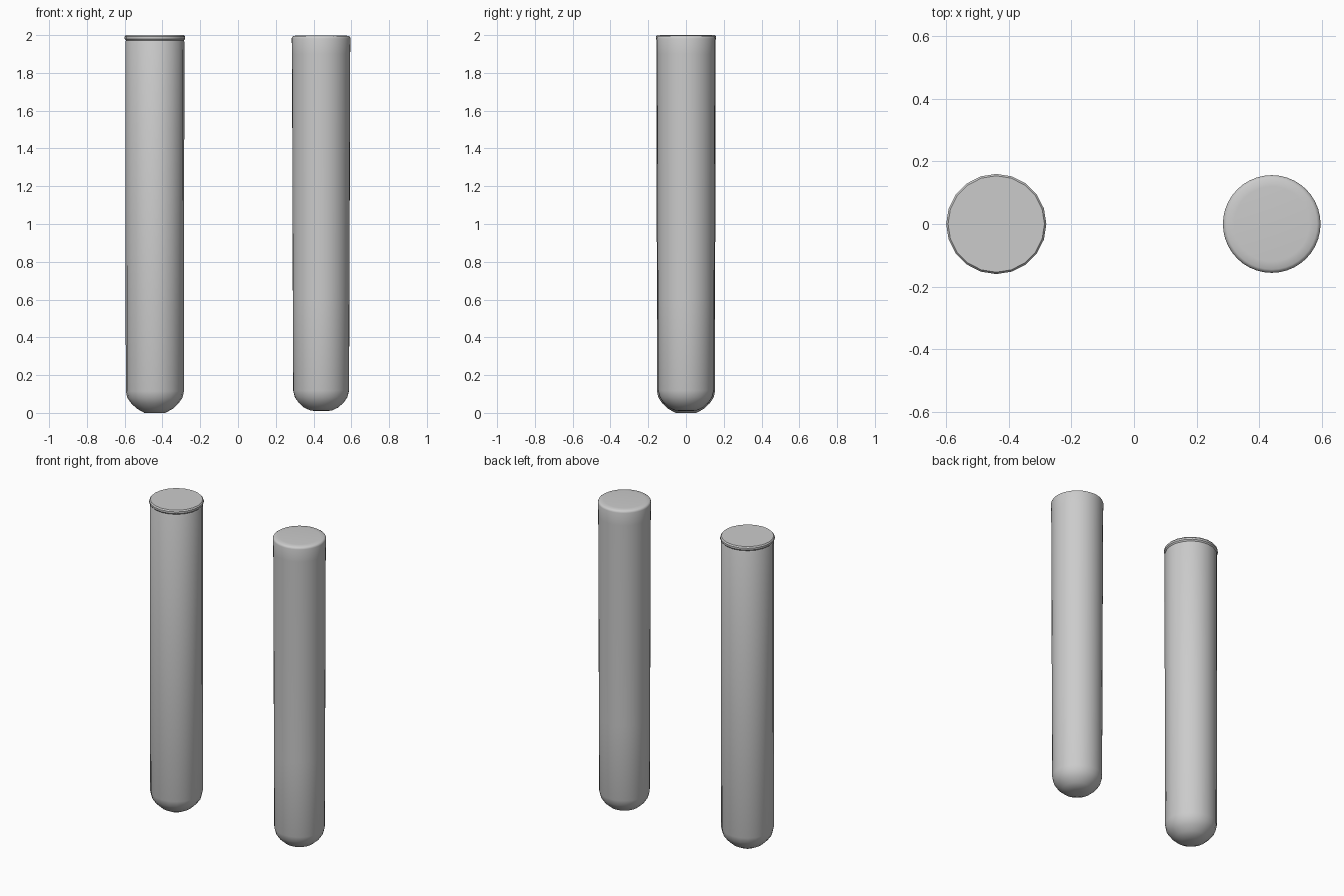
import bpy, bmesh, math

if "Cube" in bpy.data.objects:
    bpy.data.objects.remove(bpy.data.objects["Cube"])


def lathe(name, profile, x, sides, angle):
    """Revolve (radius, z) points, bottom to top, and cap both ends."""
    bm = bmesh.new()
    rings = []
    for r, z in profile:
        rings.append([bm.verts.new((r * math.cos(2 * math.pi * i / sides),
                                    r * math.sin(2 * math.pi * i / sides), z))
                      for i in range(sides)])
    for low, high in zip(rings, rings[1:]):
        for i in range(sides):
            j = (i + 1) % sides
            bm.faces.new((low[i], low[j], high[j], high[i]))
    bm.faces.new(rings[0][::-1])
    bm.faces.new(rings[-1])
    mesh = bpy.data.meshes.new(name)
    bm.to_mesh(mesh)
    bm.free()
    obj = bpy.data.objects.new(name, mesh)
    obj.location.x = x
    bpy.context.collection.objects.link(obj)
    bpy.ops.object.select_all(action='DESELECT')
    obj.select_set(True)
    bpy.context.view_layer.objects.active = obj
    bpy.ops.object.shade_smooth_by_angle(angle=math.radians(angle))
    return obj


# Left tube: flat-tipped round base, straight wall, thin lip at the mouth
lathe("lipped_tube", [
    (0.055, 0.0), (0.095, 0.022), (0.125, 0.05), (0.146, 0.08), (0.154, 0.115),
    (0.156, 1.965), (0.153, 1.972), (0.160, 1.980), (0.160, 1.992), (0.154, 2.0),
], -0.44, 20, 35)

# Right tube: slightly tapered, with a softly rounded top
lathe("tapered_tube", [
    (0.02, 0.01), (0.055, 0.012), (0.09, 0.028), (0.12, 0.055), (0.139, 0.083), (0.148, 0.118),
    (0.150, 0.6), (0.154, 1.9), (0.156, 1.982), (0.153, 1.991),
    (0.145, 1.996), (0.12, 1.998),
], 0.44, 40, 50)
